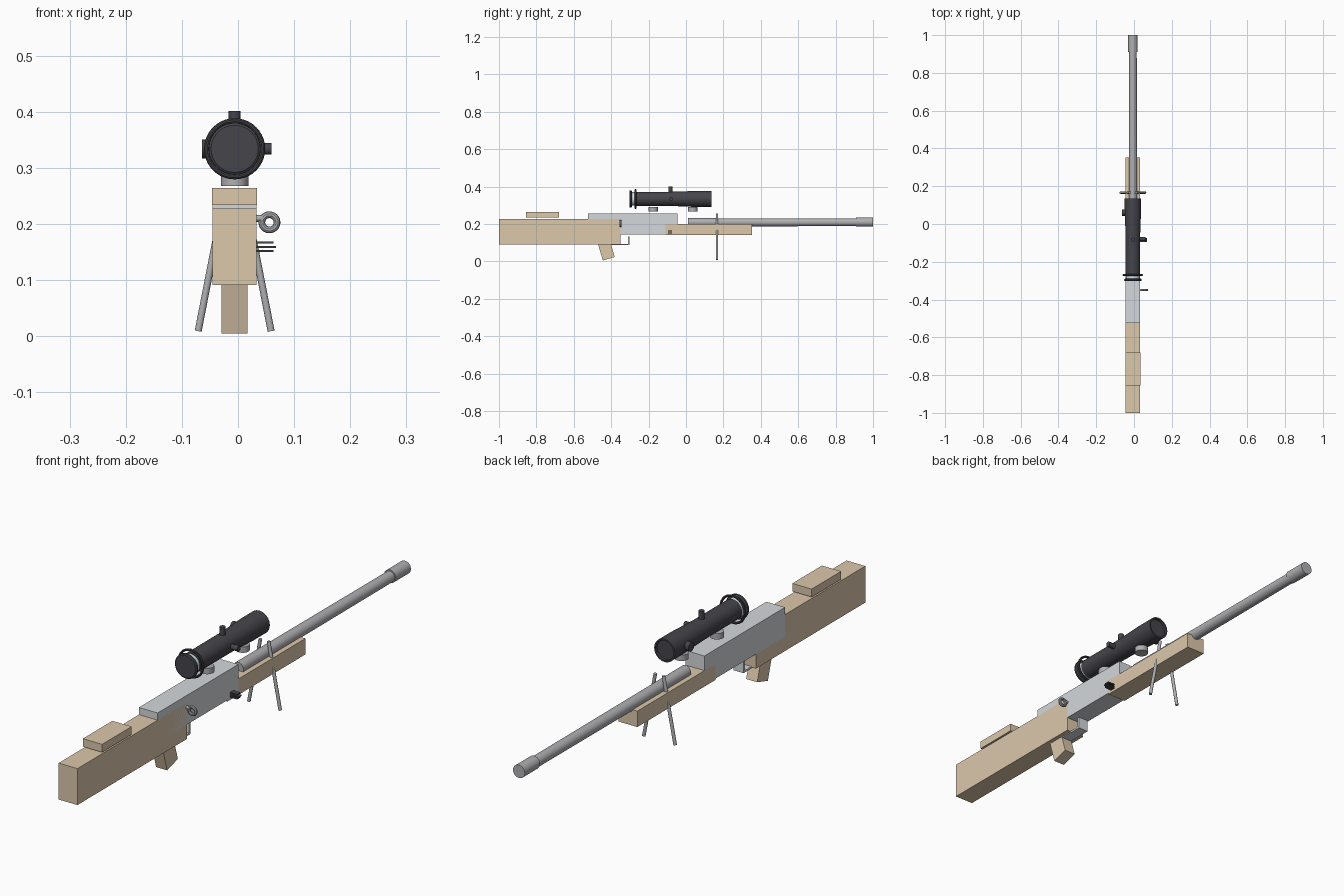
import bpy, bmesh, math
from mathutils import Vector, Matrix

if "Cube" in bpy.data.objects:
    bpy.data.objects.remove(bpy.data.objects["Cube"])

CX = -0.006          # centre plane of the body
SZ = 0.334           # sight axis height


def material(name, rgb):
    m = bpy.data.materials.new(name)
    m.diffuse_color = (*rgb, 1)
    m.use_nodes = True
    m.node_tree.nodes["Principled BSDF"].inputs["Base Color"].default_value = m.diffuse_color
    return m


WOOD = material("wood", (0.72, 0.58, 0.41))
LIGHT = material("light_steel", (0.66, 0.69, 0.71))
STEEL = material("steel", (0.43, 0.43, 0.45))
BLACK = material("black", (0.06, 0.06, 0.07))
GLASS = material("glass", (0.65, 0.8, 0.88))


def finish(name, bm, mat, smooth=False):
    bmesh.ops.recalc_face_normals(bm, faces=bm.faces)
    me = bpy.data.meshes.new(name)
    bm.to_mesh(me)
    bm.free()
    ob = bpy.data.objects.new(name, me)
    bpy.context.collection.objects.link(ob)
    me.materials.append(mat)
    if smooth:
        bpy.ops.object.select_all(action='DESELECT')
        ob.select_set(True)
        bpy.context.view_layer.objects.active = ob
        bpy.ops.object.shade_smooth_by_angle(angle=math.radians(35))
    return ob


def box(name, lo, hi, mat, tilt=0):
    lo, hi = Vector(lo), Vector(hi)
    bm = bmesh.new()
    bmesh.ops.create_cube(bm, size=1, matrix=Matrix.Translation((lo + hi) / 2)
                          @ Matrix.Rotation(tilt, 4, 'X')
                          @ Matrix.Diagonal((*(hi - lo), 1)))
    return finish(name, bm, mat)


def rod(name, a, b, r1, mat, r2=None, seg=32):
    a, b = Vector(a), Vector(b)
    bm = bmesh.new()
    rot = (b - a).to_track_quat('Z', 'Y').to_matrix().to_4x4()
    bmesh.ops.create_cone(bm, cap_ends=True, segments=seg, radius1=r1,
                          radius2=r1 if r2 is None else r2, depth=(b - a).length,
                          matrix=Matrix.Translation((a + b) / 2) @ rot)
    return finish(name, bm, mat, True)


def lathe(name, profile, x, z, mat, seg=40):
    """Spin (radius, y) points about a line parallel to y."""
    bm = bmesh.new()
    vs = [bm.verts.new((x + r, y, z)) for r, y in profile]
    es = [bm.edges.new(p) for p in zip(vs, vs[1:])]
    bmesh.ops.spin(bm, geom=vs + es, cent=(x, 0, z), axis=(0, 1, 0),
                   angle=2 * math.pi, steps=seg)
    bmesh.ops.remove_doubles(bm, verts=bm.verts, dist=1e-5)
    return finish(name, bm, mat, True)


def ring(name, x, y, z, major, minor, mat, n=10, squash=1.0):
    pts = [(major + minor * math.cos(2 * math.pi * i / n),
            y + squash * minor * math.sin(2 * math.pi * i / n)) for i in range(n)]
    return lathe(name, pts + pts[:1], x, z, mat)


# wooden furniture
L, R = CX - 0.039, CX + 0.039
box("stock", (L, -1.0, 0.091), (R, -0.35, 0.228), WOOD)
box("cheek_rest", (L - 0.001, -0.855, 0.234), (R + 0.001, -0.68, 0.264), WOOD)
box("forend", (L, -0.11, 0.14), (R, 0.353, 0.2), WOOD)
box("grip", (-0.029, -0.462, 0.012), (0.017, -0.396, 0.126), WOOD, math.radians(16.5))

# receiver and trigger guard
box("receiver", (L, -0.524, 0.145), (R, -0.045, 0.255), LIGHT)
box("trigger_guard_base", (-0.027, -0.405, 0.087), (0.015, -0.303, 0.094), LIGHT)
box("trigger_guard_front", (-0.027, -0.311, 0.094), (0.015, -0.303, 0.133), LIGHT)

# barrel and muzzle
rod("barrel", (CX, 0.01, 0.209), (CX, 0.915, 0.209), 0.022, STEEL, 0.0205)
rod("muzzle", (CX, 0.91, 0.21), (CX, 1.0, 0.21), 0.0245, STEEL)

# bolt handle with ring end
rod("bolt_stem", (0.02, -0.35, 0.21), (0.044, -0.35, 0.21), 0.006, STEEL, seg=16)
ring("bolt_ring", 0.056, -0.35, 0.203, 0.0135, 0.006, STEEL)

# side fins
for i, (z, x) in enumerate([(0.167, 0.063), (0.159, 0.068), (0.152, 0.063)]):
    box(f"side_fin_{i + 1}", (0.025, -0.095, z - 0.002), (x, -0.075, z + 0.002), BLACK)

# bipod legs
for name, s in (("left", -1), ("right", 1)):
    rod(f"{name}_bipod_leg", (CX + s * 0.065, 0.166, 0.009),
        (CX + s * 0.017, 0.166, 0.255), 0.0062, STEEL, seg=16)

# sight tube with recessed front face
lathe("sight_tube", [(0, -0.27), (0.038, -0.27), (0.0385, -0.06), (0.043, 0.06),
                     (0.043, 0.136), (0.037, 0.136), (0.036, 0.128), (0, 0.128)],
      CX, SZ, BLACK)
rod("sight_lens", (CX, -0.292, SZ), (CX, -0.268, SZ), 0.036, GLASS)
lathe("eyepiece", [(0, -0.303), (0.042, -0.303), (0.046, -0.3), (0.046, -0.293),
                   (0.042, -0.289), (0, -0.289)], CX, SZ, BLACK)
ring("eyepiece_ring", CX, -0.27, SZ, 0.05, 0.0045, BLACK)

# sight mounts and knobs
for i, y in enumerate((-0.175, 0.036)):
    rod(f"sight_mount_{i + 1}", (CX, y, 0.268), (CX, y, 0.29), 0.0245, STEEL)
rod("top_knob", (CX, -0.083, SZ), (CX, -0.083, 0.401), 0.0105, BLACK, seg=24)
rod("right_knob", (CX, -0.08, SZ), (0.06, -0.08, SZ), 0.0105, BLACK, seg=24)
rod("left_knob", (CX, 0.06, SZ), (-0.064, 0.06, SZ), 0.017, BLACK, seg=24)
